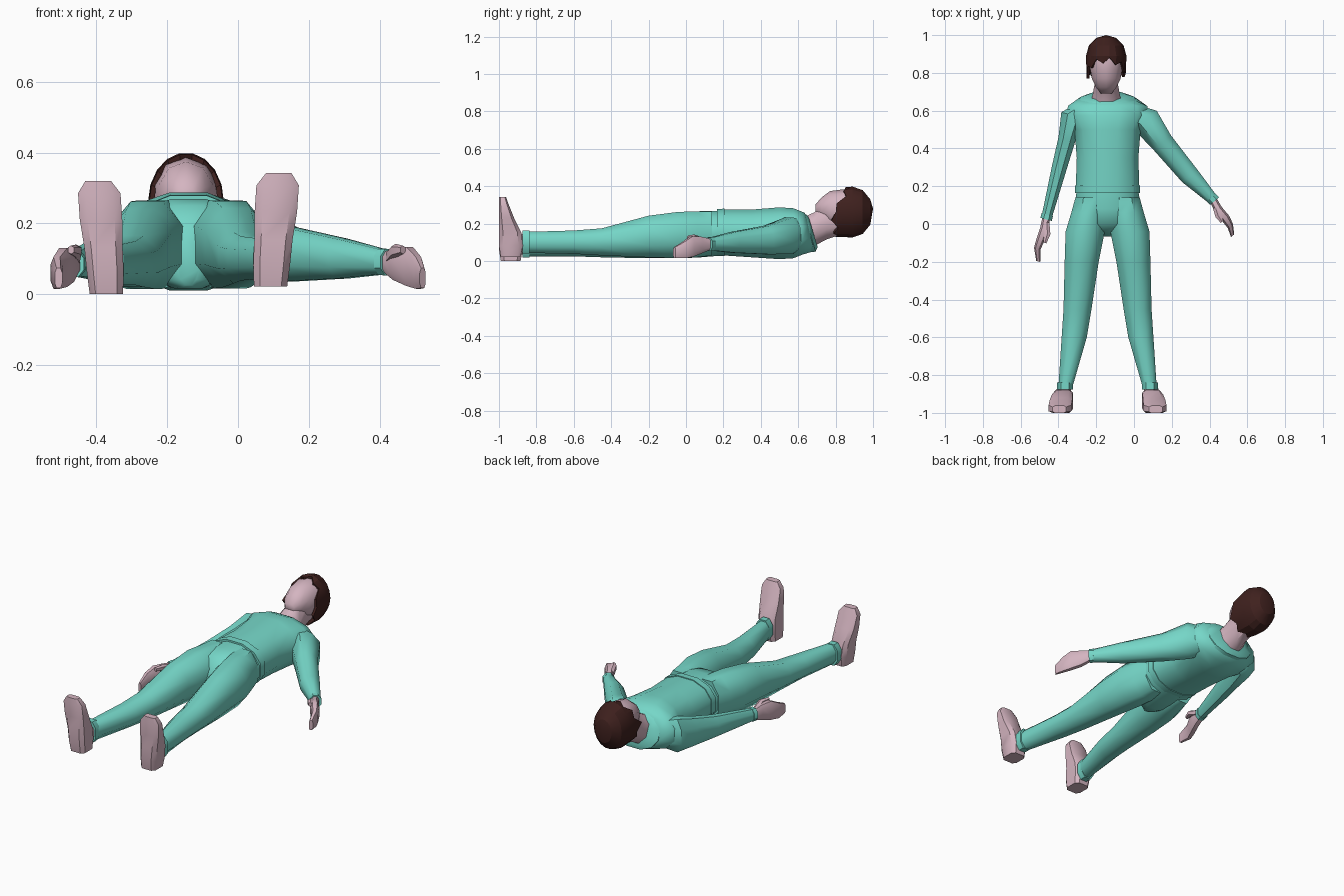
import bpy, bmesh, math
from mathutils import Vector

if "Cube" in bpy.data.objects:
    bpy.data.objects.remove(bpy.data.objects["Cube"])

CX = -0.14  # body centre line


def mat(name, c):
    m = bpy.data.materials.new(name)
    m.diffuse_color = (*c, 1)
    m.use_nodes = True
    m.node_tree.nodes["Principled BSDF"].inputs["Base Color"].default_value = m.diffuse_color
    return m


CLOTH = mat("cloth", (0.18, 0.68, 0.58))
SKIN = mat("skin", (0.66, 0.46, 0.53))
HAIR = mat("hair", (0.05, 0.015, 0.013))


def finish(name, bm, m, angle=40):
    bmesh.ops.recalc_face_normals(bm, faces=bm.faces)
    me = bpy.data.meshes.new(name)
    bm.to_mesh(me)
    bm.free()
    me.materials.append(m)
    ob = bpy.data.objects.new(name, me)
    bpy.context.collection.objects.link(ob)
    bpy.ops.object.select_all(action='DESELECT')
    bpy.context.view_layer.objects.active = ob
    ob.select_set(True)
    bpy.ops.object.shade_smooth_by_angle(angle=math.radians(angle))
    return ob


def loft(name, secs, m, u=(1, 0, 0), v=(0, 0, 1), n=10, p=0.8, angle=40):
    """Skin rounded-box sections (x, y, z, half u, half v, [tilt towards -y])."""
    u, v = Vector(u).normalized(), Vector(v)
    ring = []
    for i in range(n):
        a = 2 * math.pi * (i + 0.5) / n
        c, s = math.cos(a), math.sin(a)
        ring.append((math.copysign(abs(c) ** p, c), math.copysign(abs(s) ** p, s)))
    mc, ms = max(r[0] for r in ring), max(r[1] for r in ring)
    bm = bmesh.new()
    loops = []
    for x, y, z, ru, rv, *t in secs:
        vv = v + Vector((0, -(t[0] if t else 0), 0))
        loops.append([bm.verts.new(Vector((x, y, z)) + u * ru * c / mc + vv * rv * s / ms)
                      for c, s in ring])
    for a, b in zip(loops, loops[1:]):
        for i in range(n):
            j = (i + 1) % n
            bm.faces.new((a[i], a[j], b[j], b[i]))
    bm.faces.new(loops[0])
    bm.faces.new(loops[-1])
    return finish(name, bm, m, angle)


def span(y, hw, zb, zt, x=CX):
    return (x, y, (zb + zt) / 2, hw, (zt - zb) / 2)


# shirt, hem and collar
loft("shirt", [span(0.17, .168, .032, .272), span(.2, .168, .03, .275), span(.35, .163, .02, .275),
               span(.5, .175, .01, .287), span(.575, .215, .015, .282), span(.625, .21, .035, .262),
               (CX, .66, .155, .15, .102, .25), (CX, .675, .155, .09, .075, .3)],
     CLOTH, n=12, p=.9, angle=50)
loft("shirt_hem", [span(.165, .172, .028, .278), span(.205, .172, .026, .28)], CLOTH, n=12, p=.9)
loft("collar", [(CX, .645, .155, .155, .108, .25), (CX, .662, .155, .146, .104, .3),
                (CX, .68, .155, .095, .08, .3)], CLOTH, n=12, p=.9)

# trousers: pelvis
loft("pelvis", [span(.2, .158, .03, .268), span(.08, .18, .02, .268), span(0, .14, .016, .25),
                span(-.04, .08, .016, .2), span(-.065, .03, .025, .15)], CLOTH, n=12, p=.95, angle=60)

# legs, cuffs, ankles and feet (mirrored about the body centre)
LEG = [(.14, -.16, -.31, .03, .265), (.06, -.145, -.332, .02, .265), (-.04, -.155, -.362, .015, .262),
       (-.2, -.187, -.367, .015, .238), (-.45, -.225, -.373, .02, .165), (-.6, -.25, -.383, .025, .15),
       (-.86, -.325, -.40, .025, .137)]
FOOT = [(0, -.372, .047, -.99, -.885), (.06, -.375, .052, -1, -.872), (.13, -.38, .054, -1, -.88),
        (.21, -.387, .06, -1, -.92), (.285, -.392, .06, -1, -.95), (.32, -.395, .036, -1, -.962)]
for side, mir, dz in (("left", False, 0), ("right", True, .022)):
    fx = (lambda x: 2 * CX - x) if mir else (lambda x: x)
    secs = []
    for y, xi, xo, zb, zt in LEG:
        lift = dz * max(0, -y)
        secs.append(span(y, abs(xi - xo) / 2, zb + lift, zt + lift, fx((xi + xo) / 2)))
    loft(side + "_leg", secs, CLOTH, n=8, p=.95, angle=55)
    ax = fx(-.365)
    loft(side + "_trouser_cuff", [span(y, .043, .018 + dz, .142 + dz, ax) for y in (-.838, -.875)],
         CLOTH, n=8, p=.85)
    loft(side + "_ankle", [span(y, .031, .035 + dz, .122 + dz, ax) for y in (-.85, -.94)], SKIN, n=8)
    loft(side + "_foot", [(fx(x), (a + b) / 2, z + dz, w, (b - a) / 2) for z, x, w, a, b in FOOT],
         SKIN, v=(0, 1, 0), n=8, p=.5)

# arms with wrist cuffs, hands and thumbs
ARMS = {
    "left": ((.96, -.27, 0),
             [(-.255, .625, .145, .05, .075), (-.325, .575, .135, .062, .098), (-.355, .45, .115, .046, .08),
              (-.395, .30, .1, .04, .06), (-.464, .03, .085, .027, .033)],
             [(-.464, .04, .085, .02, .027), (-.474, -.02, .08, .022, .045), (-.494, -.08, .075, .022, .055),
              (-.512, -.13, .06, .018, .045), (-.507, -.198, .045, .011, .028)],
             [(-.462, .01, .1, .015, .02), (-.458, -.05, .122, .016, .018), (-.472, -.1, .125, .009, .012)]),
    "right": ((.77, .64, 0),
              [(-.025, .60, .145, .05, .075), (.06, .55, .135, .078, .098), (.15, .43, .112, .06, .076),
               (.295, .255, .1, .052, .056), (.422, .125, .09, .028, .033)],
              [(.418, .13, .09, .02, .027), (.447, .075, .085, .023, .045), (.485, .03, .078, .023, .055),
               (.51, -.01, .06, .018, .045), (.522, -.062, .045, .011, .028)],
              [(.43, .09, .105, .015, .02), (.445, .045, .122, .016, .02), (.466, .012, .125, .009, .012)])}
for side, (u, arm, hand, thumb) in ARMS.items():
    loft(side + "_sleeve", arm, CLOTH, u=u, n=8, p=.95, angle=50)
    w, e = Vector(arm[-1][:3]), Vector(arm[-2][:3])
    d = (w - e).normalized() * .02
    loft(side + "_sleeve_cuff", [(*(w - d), .031, .037), (*(w + d * .3), .031, .037)], CLOTH, u=u, n=8, p=.9)
    loft(side + "_hand", hand, SKIN, u=u, n=8, p=.7)
    loft(side + "_thumb", thumb, SKIN, u=u, n=6, p=.8)

# neck and head, face pointing up
HX = -.147
loft("neck", [(HX, .63, .15, .085, .085), (HX, .685, .17, .072, .09), (HX, .75, .21, .06, .095),
              (HX, .84, .24, .065, .095)], SKIN, n=8, p=.95, angle=50)
loft("head", [span(.692, .03, .25, .302, HX), span(.725, .055, .225, .34, HX), span(.77, .076, .18, .374, HX),
              span(.86, .092, .15, .386, HX), span(.93, .085, .16, .375, HX), span(.975, .05, .2, .33, HX)],
     SKIN, n=10, p=.95, angle=55)

# hair cap with a jagged fringe
bm = bmesh.new()
N = 18
crown = bm.verts.new((HX, 1.0, .28))
prev = None
for y, r in ((.985, .5), (.945, .86), (.89, 1), (None, .97), (None, .84)):
    ring = []
    for i in range(N):
        a = 2 * math.pi * (i + .5) / N + math.pi / 2
        s = math.sin(a)
        edge = .785 + (.08 * s ** .8 if s > 0 else -.02 * s) + (.016 if i % 2 else -.014)
        ring.append(bm.verts.new((HX + .107 * r * math.cos(a), y or edge, .262 + .138 * r * s)))
    for i in range(N):
        j = (i + 1) % N
        bm.faces.new((prev[i], prev[j], ring[j], ring[i]) if prev else (crown, ring[i], ring[j]))
    prev = ring
finish("hair", bm, HAIR, 20)
